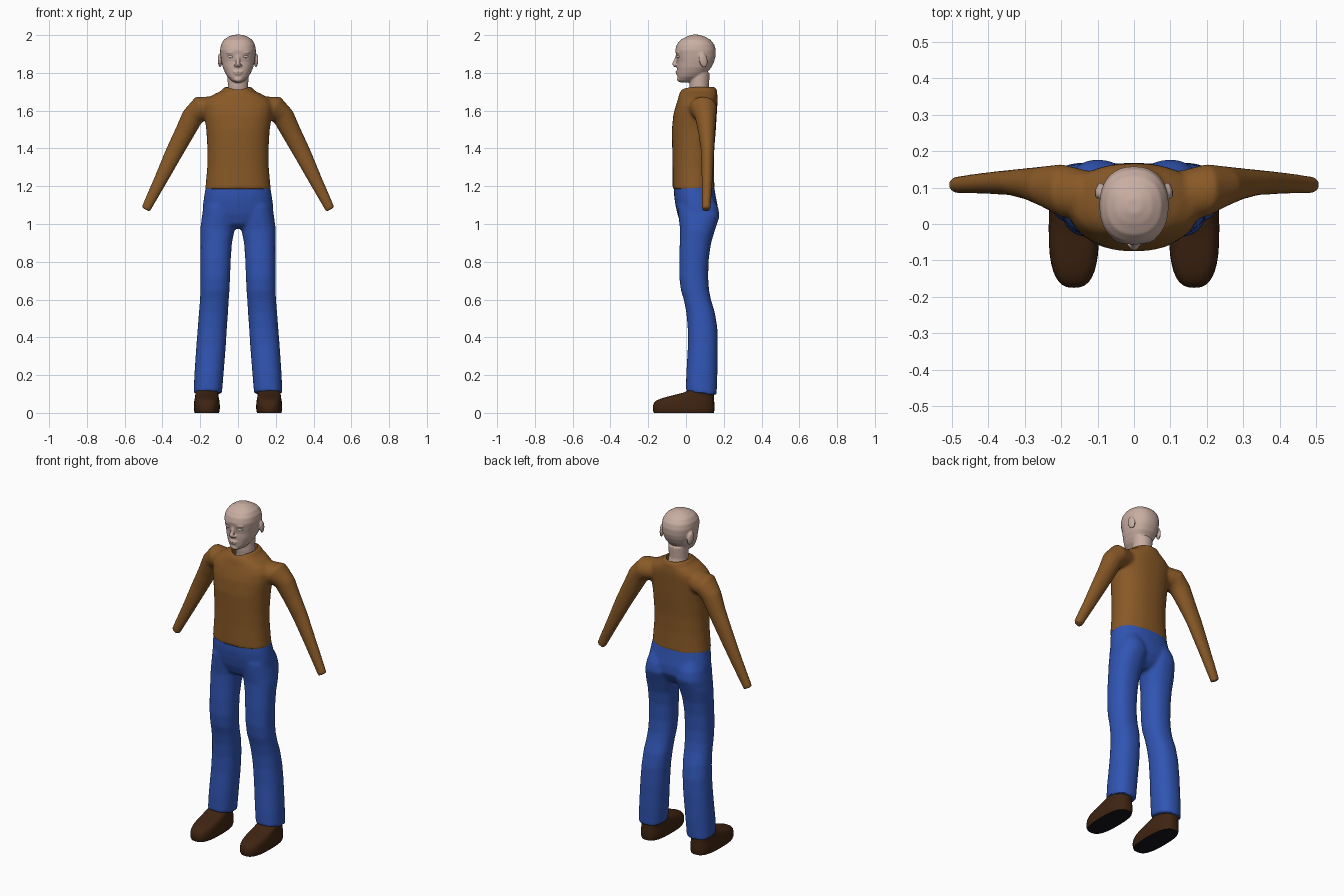
import bpy, bmesh, math
from mathutils import Vector, Matrix

if "Cube" in bpy.data.objects:
    bpy.data.objects.remove(bpy.data.objects["Cube"])

SEG = 36


def material(name, rgb):
    m = bpy.data.materials.new(name)
    m.diffuse_color = (*rgb, 1)
    m.use_nodes = True
    m.node_tree.nodes["Principled BSDF"].inputs["Base Color"].default_value = m.diffuse_color
    return m


SKIN = material("skin", (0.58, 0.42, 0.36))
SWEATER = material("brown knit", (0.25, 0.10, 0.02))
DENIM = material("blue denim", (0.03, 0.09, 0.45))
LEATHER = material("dark brown leather", (0.05, 0.018, 0.006))
SOLE = material("black sole", (0.008, 0.008, 0.012))
EYE = material("eye white", (0.70, 0.60, 0.55))


def oval(n):
    """Unit superellipse points."""
    for i in range(SEG):
        a = 2 * math.pi * i / SEG
        c, s = math.cos(a), math.sin(a)
        yield (math.copysign(abs(c) ** (2 / n), c), math.copysign(abs(s) ** (2 / n), s))


def loft(bm, rings):
    """Skin a closed solid through rings of points."""
    vs = [[bm.verts.new(p) for p in r] for r in rings]
    for a, b in zip(vs, vs[1:]):
        for i in range(SEG):
            j = (i + 1) % SEG
            bm.faces.new((a[i], a[j], b[j], b[i]))
    bm.faces.new(vs[0][::-1])
    bm.faces.new(vs[-1])


def stack(bm, rows, n=2.0, cx=None, tilt=0):
    """Loft up z; each row is z, y front, y back, half width (, centre x)."""
    rings = []
    for k, (z, y0, y1, rx, *c) in enumerate(rows):
        x0 = (c[0] if c else 0) if cx is None else cx
        t = tilt if k == 0 else 0
        rings.append([(x0 + rx * u, (y0 + y1) / 2 + (y1 - y0) / 2 * v,
                       z + t * v * (y1 - y0) / 2) for u, v in oval(n)])
    loft(bm, rings)


def tube(bm, rows, side):
    """Loft along a path; each row is point, radius along side, other radius."""
    pts = [Vector(r[0]) for r in rows]
    side = Vector(side)
    rings = []
    for i, (_, ra, rb) in enumerate(rows):
        t = (pts[min(i + 1, len(pts) - 1)] - pts[max(i - 1, 0)]).normalized()
        w = t.cross(side).normalized()
        rings.append([pts[i] + side * ra * u + w * rb * v for u, v in oval(2)])
    loft(bm, rings)


def ball(bm, loc, size, rz=0, rx=0):
    m = (Matrix.Translation(loc) @ Matrix.Rotation(rz, 4, 'Z') @ Matrix.Rotation(rx, 4, 'X')
         @ Matrix.Diagonal((*size, 1)))
    bmesh.ops.create_uvsphere(bm, u_segments=24, v_segments=14, radius=1, matrix=m)


def finish(bm, name, *mats):
    bmesh.ops.recalc_face_normals(bm, faces=bm.faces)
    me = bpy.data.meshes.new(name)
    bm.to_mesh(me)
    bm.free()
    ob = bpy.data.objects.new(name, me)
    bpy.context.collection.objects.link(ob)
    for m in mats:
        me.materials.append(m)
    return ob


def activate(ob):
    bpy.ops.object.select_all(action='DESELECT')
    ob.select_set(True)
    bpy.context.view_layer.objects.active = ob


def blend(ob, voxel, iterations, cutter=None):
    """Fuse overlapping solids into one soft skin, then cut."""
    activate(ob)
    r = ob.modifiers.new("fuse", 'REMESH')
    r.mode, r.voxel_size = 'VOXEL', voxel
    s = ob.modifiers.new("soften", 'SMOOTH')
    s.factor, s.iterations = 0.5, iterations
    if cutter:
        b = ob.modifiers.new("cut", 'BOOLEAN')
        b.operation, b.object, b.solver = 'DIFFERENCE', cutter, 'EXACT'
    for m in list(ob.modifiers):
        bpy.ops.object.modifier_apply(modifier=m.name)
    for p in ob.data.polygons:
        p.material_index = 0
    if cutter:
        bpy.data.objects.remove(cutter)


# Head with neck, nose, lips, chin and ears
bm = bmesh.new()
stack(bm, [(1.750, -.030, .02, .018), (1.760, -.041, .05, .036), (1.78, -.045, .085, .056),
           (1.80, -.046, .11, .068), (1.83, -.047, .135, .081), (1.86, -.046, .149, .088),
           (1.885, -.051, .156, .092), (1.92, -.057, .158, .095), (1.95, -.049, .150, .090),
           (1.975, -.029, .130, .075), (1.992, .002, .10, .05), (2.002, .03, .07, .02)], n=2.3)
stack(bm, [(1.62, .03, .15, .062), (1.68, .024, .135, .056), (1.73, .018, .122, .054),
           (1.80, .02, .125, .056)])
tube(bm, [((0, -.042, 1.905), .009, .008), ((0, -.053, 1.87), .009, .009),
          ((0, -.064, 1.847), .013, .011), ((0, -.056, 1.832), .012, .006)], (1, 0, 0))
ball(bm, (0, -.044, 1.806), (.026, .012, .006))
ball(bm, (0, -.042, 1.795), (.022, .012, .006))
ball(bm, (0, -.034, 1.766), (.024, .014, .014))
for s in (-1, 1):
    ball(bm, (s * .096, .092, 1.866), (.010, .023, .038), rz=s * .25, rx=.2)
    ball(bm, (s * .040, -.043, 1.907), (.024, .010, .006), rz=s * .35)
    ball(bm, (s * .014, -.054, 1.84), (.007, .008, .006))
head = finish(bm, "head", SKIN)
blend(head, .005, 3)

# Eyes
for s, side in ((-1, "right"), (1, "left")):
    bm = bmesh.new()
    ball(bm, (s * .041, -.042, 1.886), (.017, .006, .006), rz=s * .42)
    finish(bm, side + "_eye", EYE)

# Sweater: torso and sleeves, with a neck hole
bm = bmesh.new()
stack(bm, [(1.183, -.071, .152, .174), (1.21, -.071, .150, .171), (1.30, -.071, .148, .163),
           (1.40, -.073, .150, .162), (1.50, -.075, .158, .168), (1.58, -.067, .163, .180),
           (1.63, -.053, .166, .185), (1.66, -.043, .167, .170), (1.688, -.036, .166, .125),
           (1.705, -.028, .164, .088), (1.725, -.005, .158, .074)], n=2.25)
for s in (-1, 1):
    tube(bm, [((s * .12, .075, 1.615), .07, .060), ((s * .20, .092, 1.612), .072, .066),
              ((s * .242, .103, 1.566), .056, .058), ((s * .285, .110, 1.48), .044, .052),
              ((s * .335, .114, 1.385), .035, .047), ((s * .41, .112, 1.233), .029, .036),
              ((s * .489, .107, 1.076), .023, .026)], (0, 1, 0))
sweater = finish(bm, "sweater", SWEATER)
bm = bmesh.new()
stack(bm, [(1.63, -.005, .145, .058), (1.68, -.016, .147, .062), (1.80, -.03, .152, .066)])
cutter = finish(bm, "neck_cutter", SWEATER)
cutter.hide_render = True
blend(sweater, .009, 5, cutter)

# Trousers: hips and two legs
bm = bmesh.new()
stack(bm, [(.975, .01, .11, .05), (1.0, -.025, .14, .12), (1.05, -.045, .168, .188),
           (1.10, -.056, .167, .186), (1.15, -.063, .157, .179), (1.22, -.064, .145, .166)], n=2.3)
for s in (-1, 1):
    legs = [(.103, .000, .162, .075, .160), (.20, .001, .166, .077, .154), (.35, .010, .168, .078, .143),
            (.45, .009, .166, .077, .136), (.53, .002, .153, .077, .130), (.60, -.012, .132, .076, .125),
            (.65, -.027, .122, .077, .122), (.72, -.036, .117, .078, .120), (.82, -.036, .121, .080, .118),
            (.90, -.033, .133, .083, .115), (.97, -.031, .154, .091, .109), (1.04, -.040, .178, .092, .099),
            (1.09, -.045, .170, .085, .096), (1.15, -.03, .14, .07, .09)]
    stack(bm, [(*r[:4], s * r[4]) for r in legs], n=2.25, tilt=-.13)
trousers = finish(bm, "trousers", DENIM)
blend(trousers, .009, 5)

# Shoes with black undersides
for s, side in ((-1, "right"), (1, "left")):
    bm = bmesh.new()
    stack(bm, [(0, -.170, .147, .064), (.012, -.175, .150, .068), (.035, -.175, .151, .069),
               (.052, -.170, .150, .068), (.066, -.156, .149, .066), (.077, -.130, .148, .064),
               (.087, -.095, .148, .062), (.098, -.050, .147, .061), (.108, -.010, .147, .060),
               (.122, .012, .146, .058)], n=2.7, cx=s * .165)
    shoe = finish(bm, side + "_shoe", LEATHER, SOLE)
    for p in shoe.data.polygons:
        p.material_index = int(p.normal.z < -.9)

# Smooth shading
for ob in list(bpy.context.scene.objects):
    activate(ob)
    bpy.ops.object.shade_smooth_by_angle(angle=math.radians(40))
